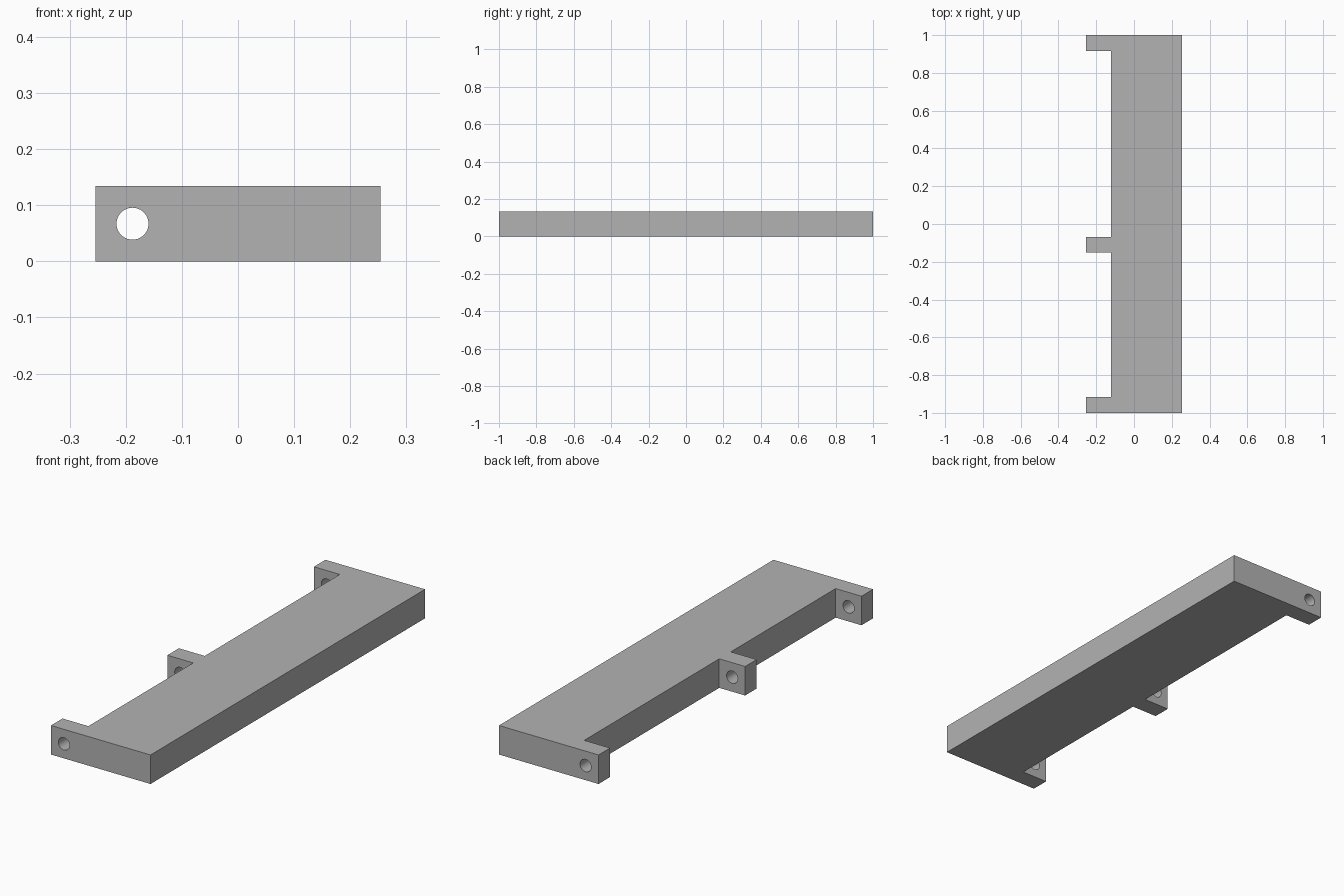
import bpy, bmesh, math
from mathutils import Matrix

if "Cube" in bpy.data.objects:
    bpy.data.objects.remove(bpy.data.objects["Cube"])

H = 0.134            # thickness
X0, X1 = -0.254, 0.254
XP = -0.122          # left edge of the plate, where the lugs start
LUGS = [(-1.0, -0.916), (-0.152, -0.068), (0.916, 1.0)]

grey = bpy.data.materials.new("grey")
grey.diffuse_color = (0.45, 0.45, 0.45, 1)
grey.use_nodes = True
grey.node_tree.nodes["Principled BSDF"].inputs["Base Color"].default_value = grey.diffuse_color


def add_object(name, bm):
    mesh = bpy.data.meshes.new(name)
    bmesh.ops.recalc_face_normals(bm, faces=bm.faces)
    bm.to_mesh(mesh)
    bm.free()
    mesh.materials.append(grey)
    obj = bpy.data.objects.new(name, mesh)
    bpy.context.collection.objects.link(obj)
    return obj


# Plate outline with three lugs along the left edge, extruded upwards
outline = [(X1, 1.0), (X1, -1.0)]
for a, b in LUGS:
    outline += [(XP, a), (X0, a), (X0, b), (XP, b)]
outline.remove((XP, -1.0))
outline.remove((XP, 1.0))
bm = bmesh.new()
face = bm.faces.new([bm.verts.new((x, y, 0)) for x, y in outline])
top = bmesh.ops.extrude_face_region(bm, geom=[face])["geom"]
bmesh.ops.translate(bm, vec=(0, 0, H),
                    verts=[v for v in top if isinstance(v, bmesh.types.BMVert)])
plate = add_object("mounting_plate", bm)

# Pin hole running through all three lugs
bm = bmesh.new()
bmesh.ops.create_cone(bm, cap_ends=True, segments=48, radius1=0.0285,
                      radius2=0.0285, depth=2.2,
                      matrix=Matrix.Translation((-0.188, 0, H / 2))
                      @ Matrix.Rotation(math.pi / 2, 4, 'X'))
cutter = add_object("hole_cutter", bm)
cutter.hide_render = True

mod = plate.modifiers.new("pin_hole", 'BOOLEAN')
mod.operation = 'DIFFERENCE'
mod.solver = 'EXACT'
mod.object = cutter
bpy.context.view_layer.objects.active = plate
plate.select_set(True)
cutter.select_set(False)
bpy.ops.object.modifier_apply(modifier=mod.name)
bpy.data.objects.remove(cutter)

# Smooth bores, sharp edges
bpy.ops.object.shade_smooth_by_angle(angle=math.radians(30))
